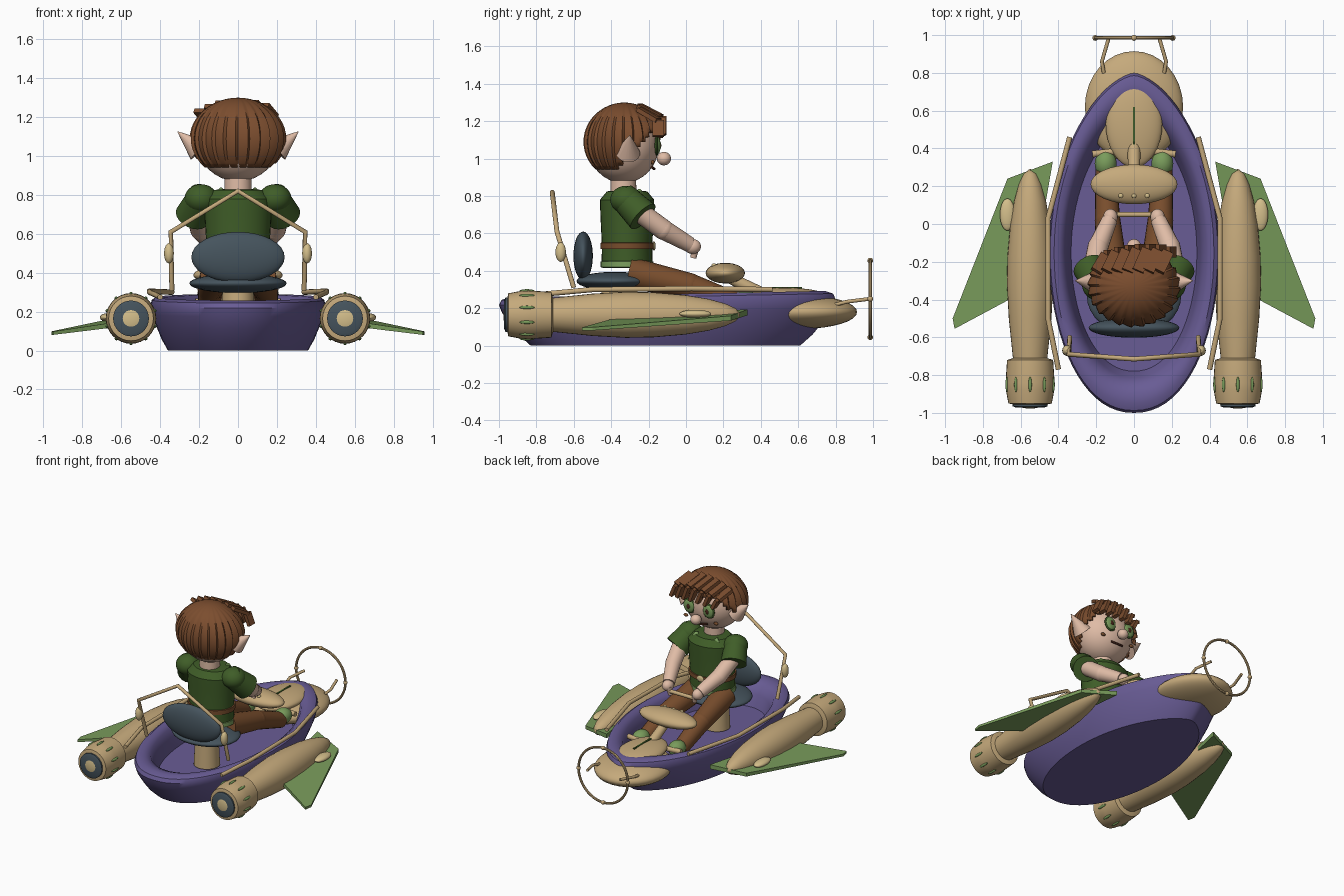
import bpy, bmesh, math
from mathutils import Vector

start_cube = bpy.data.objects.get("Cube")
if start_cube:
    bpy.data.objects.remove(start_cube, do_unlink=True)


def material(name, *rgb):
    mat = bpy.data.materials.new(name)
    mat.use_nodes = True
    mat.diffuse_color = (*rgb, 1)
    mat.node_tree.nodes["Principled BSDF"].inputs["Base Color"].default_value = (*rgb, 1)
    return mat


purple = material("purple", .14, .107, .30)
tan = material("tan", .56, .40, .2)
cream = material("pale gold", .66, .52, .26)
skin = material("skin", .74, .5, .38)
brown = material("hair brown", .2, .075, .028)
leather = material("trouser brown", .19, .075, .026)
green = material("tunic green", .05, .11, .021)
leaf = material("light green", .19, .33, .105)
slate = material("slate", .06, .088, .11)
dark = material("dark brown", .06, .018, .01)


def finish(obj, name, mat, smooth=True):
    obj.name = name
    obj.data.name = name
    obj.data.materials.append(mat)
    if smooth:
        bpy.ops.object.select_all(action='DESELECT')
        obj.select_set(True)
        bpy.context.view_layer.objects.active = obj
        bpy.ops.object.shade_smooth_by_angle(angle=math.radians(40))
    return obj


def from_bmesh(bm, name, mat, smooth=True):
    bmesh.ops.recalc_face_normals(bm, faces=bm.faces)
    mesh = bpy.data.meshes.new(name)
    bm.to_mesh(mesh)
    bm.free()
    obj = bpy.data.objects.new(name, mesh)
    bpy.context.collection.objects.link(obj)
    return finish(obj, name, mat, smooth)


def ellipsoid(name, centre, radii, mat, tilt=0):
    bpy.ops.mesh.primitive_uv_sphere_add(segments=32, ring_count=16, location=centre)
    obj = bpy.context.object
    obj.scale = radii
    obj.rotation_euler.x = tilt
    return finish(obj, name, mat)


def limb(name, start, end, r1, r2, mat, flat=1):
    """Tapered round bar between two points."""
    a, b = Vector(start), Vector(end)
    bpy.ops.mesh.primitive_cone_add(vertices=20, radius1=r1, radius2=r2,
                                    depth=(b - a).length, location=(a + b) / 2)
    obj = bpy.context.object
    obj.rotation_euler = (b - a).to_track_quat('Z', 'Y').to_euler()
    obj.scale.x = flat
    return finish(obj, name, mat)


def slab(name, start, end, width, thick, mat):
    """Rectangular bar between two points."""
    a, b = Vector(start), Vector(end)
    bpy.ops.mesh.primitive_cube_add(size=1, location=(a + b) / 2)
    obj = bpy.context.object
    obj.scale = (width, thick, (b - a).length)
    obj.rotation_euler = (b - a).to_track_quat('Z', 'Y').to_euler()
    return finish(obj, name, mat, False)


def tube(name, points, radius, mat):
    curve = bpy.data.curves.new(name, 'CURVE')
    curve.dimensions = '3D'
    curve.bevel_depth = radius
    curve.use_fill_caps = True
    spline = curve.splines.new('POLY')
    spline.points.add(len(points) - 1)
    for point, co in zip(spline.points, points):
        point.co = (*co, 1)
    obj = bpy.data.objects.new(name, curve)
    bpy.context.collection.objects.link(obj)
    curve.materials.append(mat)


def loft(name, rings, mat):
    """Skin closed rings of points and cap both ends."""
    bm = bmesh.new()
    loops = [[bm.verts.new(co) for co in ring] for ring in rings]
    count = len(loops[0])
    for low, high in zip(loops, loops[1:]):
        for i in range(count):
            j = (i + 1) % count
            bm.faces.new((low[i], low[j], high[j], high[i]))
    bm.faces.new(loops[0])
    bm.faces.new(loops[-1])
    return from_bmesh(bm, name, mat)


def lathe(name, profile, centre, mat, axis='Z', depth=1):
    """Turn (radius, height) pairs about an axis through the centre."""
    rings = []
    for r, h in profile:
        ring = []
        for i in range(32):
            a = math.tau * i / 32
            u, v = r * math.cos(a), r * math.sin(a) * depth
            ring.append(Vector(centre) + Vector((u, v, h) if axis == 'Z' else (u, h, v)))
        rings.append(ring)
    return loft(name, rings, mat)


# Hull: egg-shaped outline lofted up the side, over the rim and into the cockpit
def hull_ring(scale, z):
    ring = []
    for i in range(72):
        a = math.tau * i / 72
        c, s = math.cos(a), math.sin(a)
        x = math.copysign(abs(c) ** (1.25 if s > 0 else .92), c) * .45 * scale
        y = -.15 + s * scale * (.95 if s > 0 else .85)
        ring.append((x, y, z * (.94 + .07 * y)))
    return ring


hull_levels = [(.8, 0), (.87, .06), (.93, .13), (.98, .2), (1, .25), (.985, .28),
               (.94, .295), (.88, .29), (.82, .265), (.78, .2), (.74, .1)]
loft("hull", [hull_ring(*level) for level in hull_levels], purple)

# Bow, dashboard and front hoop
ellipsoid("bow_cap", (0, .62, .18), (.26, .295, .09), tan)
ellipsoid("dash_dome", (0, .53, .26), (.15, .23, .05), tan)
slab("dash_strip", (0, .42, .309), (0, .62, .309), .012, .009, green)
ellipsoid("control_panel", (0, .21, .388), (.23, .105, .055), tan)
limb("control_column", (0, .22, .37), (0, .42, .27), .03, .035, tan)
for x in (-.07, 0, .07):
    ellipsoid("panel_button", (x, .15, .43), (.013, .013, .01), cream)
bpy.ops.mesh.primitive_torus_add(major_radius=.205, minor_radius=.009, major_segments=48,
                                 minor_segments=8, location=(0, .985, .25),
                                 rotation=(math.pi / 2, 0, 0))
finish(bpy.context.object, "front_hoop", tan)
for x, z in ((-.205, .25), (.205, .25), (0, .455), (0, .045)):
    ellipsoid("hoop_bead", (x, .985, z), (.015, .015, .015), tan)

# Seat
lathe("seat_post", [(.09, .1), (.08, .32)], (0, -.37, 0), tan)
ellipsoid("seat_cushion", (0, -.38, .345), (.25, .205, .05), slate)
ellipsoid("seat_back", (0, -.55, .48), (.24, .052, .13), slate)

# Rear arch
tube("rear_arch", [(-.34, -.6, .31), (-.345, -.69, .61), (0, -.715, .82),
                   (.345, -.69, .61), (.34, -.6, .31)], .013, tan)

pod_profile = [(.004, .29), (.035, .265), (.06, .21), (.085, .12), (.105, 0), (.12, -.17),
               (.123, -.32), (.113, -.5), (.09, -.72)]
engine_profile = [(.09, -.71), (.122, -.72), (.13, -.84), (.128, -.88), (.115, -.95), (.09, -.955)]
wing_outline = [(.43, .33), (.67, .24), (.96, -.5), (.95, -.555), (.66, -.4), (.47, .1)]

for side, s in (("right", -1), ("left", 1)):
    # Side pods with engines
    pod = (s * .55, 0, .165)
    lathe(side + "_pod", pod_profile, pod, tan, 'Y')
    lathe(side + "_engine", engine_profile, pod, tan, 'Y')
    lathe(side + "_nozzle_ring", [(.092, -.94), (.092, -.965), (.075, -.972)], pod, slate, 'Y')
    ellipsoid(side + "_nozzle_core", (s * .55, -.955, .165), (.068, .022, .068), cream)
    for i in range(10):
        a = math.tau * (i + .5) / 10
        dx, dz = .128 * math.cos(a), .128 * math.sin(a)
        ellipsoid(side + "_engine_slot", (pod[0] + dx, -.85, pod[2] + dz), (.009, .04, .009), leaf)
    ellipsoid(side + "_pod_bump", (s * .67, .05, .17), (.04, .085, .022), cream)

    # Swept wing, thinner toward the tip
    bm = bmesh.new()
    layers = []
    for sign in (-1, 1):
        layers.append([bm.verts.new((s * x, y, .16 - .12 * (x - .5) + .03 * y
                                     + sign * (.022 - .014 * x))) for x, y in wing_outline])
    low, high = layers
    bm.faces.new(low)
    bm.faces.new(high)
    for i in range(len(low)):
        bm.faces.new((low[i - 1], low[i], high[i], high[i - 1]))
    from_bmesh(bm, side + "_wing", leaf, False)

    # Rails and struts
    tube(side + "_rail", [(s * .34, .46, .3), (s * .455, .03, .305), (s * .455, -.5, .3),
                          (s * .4, -.77, .275)], .014, tan)
    ellipsoid(side + "_arch_joint", (s * .355, -.67, .5), (.025, .028, .052), cream)
    tube(side + "_hoop_strut", [(s * .16, .8, .22), (s * .17, .86, .235), (s * .135, .98, .25)],
         .01, tan)

    # Arms
    ellipsoid(side + "_shoulder", (s * .19, -.32, .78), (.085, .085, .075), green)
    limb(side + "_sleeve", (s * .18, -.34, .8), (s * .235, -.23, .69), .075, .09, green)
    limb(side + "_upper_arm", (s * .22, -.27, .73), (s * .19, -.12, .62), .055, .055, skin)
    ellipsoid(side + "_elbow", (s * .19, -.12, .62), (.055, .055, .055), skin)
    limb(side + "_forearm", (s * .19, -.12, .62), (s * .13, .02, .54), .054, .042, skin)
    ellipsoid(side + "_hand", (s * .125, .035, .53), (.038, .045, .04), skin)
    limb(side + "_fingers", (s * .11, .05, .53), (s * .1, .04, .47), .022, .016, skin)

    # Legs and shoes
    limb(side + "_thigh", (s * .11, -.3, .39), (s * .14, .02, .32), .085, .068, leather)
    ellipsoid(side + "_knee", (s * .14, .02, .32), (.068, .068, .068), leather)
    limb(side + "_shin", (s * .14, .02, .32), (s * .15, .29, .22), .067, .055, leather)
    ellipsoid(side + "_shoe", (s * .15, .32, .24), (.058, .07, .055), leaf)
    limb(side + "_pedal", (s * .09, .385, .25), (s * .22, .37, .25), .018, .018, tan)

    # Ears and facial features
    limb(side + "_ear", (s * .2, -.31, 1.03), (s * .31, -.3, 1.125), .065, .002, skin)
    ellipsoid(side + "_eye_rim", (s * .08, -.156, 1.07), (.05, .012, .055), green)
    ellipsoid(side + "_eye", (s * .08, -.15, 1.07), (.041, .014, .046), leaf)
    ellipsoid(side + "_pupil", (s * .078, -.138, 1.07), (.014, .006, .018), dark)
    ellipsoid(side + "_cheek_mark", (s * .125, -.178, .98), (.018, .01, .012), leather)
    limb(side + "_collar", (s * .1, -.26, .8), (s * .01, -.185, .75), .042, .02, leaf, .6)

tube("hand_bar", [(-.11, .05, .5), (.11, .05, .5)], .014, tan)

# Torso
body = (0, -.315, 0)
lathe("tunic", [(.165, .43), (.162, .53), (.172, .7), (.175, .78), (.13, .825), (.07, .83)],
      body, green, depth=.83)
lathe("tunic_hem", [(.15, .415), (.172, .42), (.17, .45), (.15, .455)], body, leaf, depth=.83)
lathe("belt", [(.15, .515), (.172, .517), (.172, .55), (.15, .552)], body, leather, depth=.83)
ellipsoid("belt_buckle", (0, -.172, .533), (.028, .01, .024), cream)
lathe("neck", [(.07, .8), (.068, .92)], (0, -.335, 0), skin)

# Head
ellipsoid("head", (0, -.335, 1.07), (.21, .19, .2), skin)
ellipsoid("nose", (0, -.118, 1.0), (.038, .038, .036), skin)
tube("mouth", [(-.05, -.183, .955), (0, -.17, .945), (.05, -.183, .955)], .007, dark)

# Hair cap: overlapping locks, trimmed along a slope from nape to brow
bm = bmesh.new()
bmesh.ops.create_uvsphere(bm, u_segments=120, v_segments=24, radius=1)
for v in bm.verts:
    turn = math.atan2(v.co.y, v.co.x) / math.tau * 24
    lift = 1 + .075 * ((turn + .05) % 1 - .5) * math.hypot(v.co.x, v.co.y)
    v.co = Vector((v.co.x * .242 * lift, v.co.y * .213 * lift - .33, v.co.z * .21 + 1.09))
trimmed = [f for f in bm.faces if f.calc_center_median().z
           < .935 + max(0, f.calc_center_median().y + .38) * 1.05]
bmesh.ops.delete(bm, geom=trimmed, context='FACES')
hair = from_bmesh(bm, "hair_cap", brown)
shell = hair.modifiers.new("thickness", 'SOLIDIFY')
shell.thickness = .02

# Fringe: slanted locks swept across the brow
for i in range(7):
    x = -.2 + i * .055
    drop = 1.3 * x * x
    mid = (x + .05, -.135 - .8 * x * x, 1.225 - drop)
    slab("fringe_top", (x, -.25, 1.285 - drop), mid, .062, .024, brown)
    slab("fringe_tip", mid, (x + .085, -.135 - .8 * x * x, 1.13 - drop / 2), .06, .024, brown)
